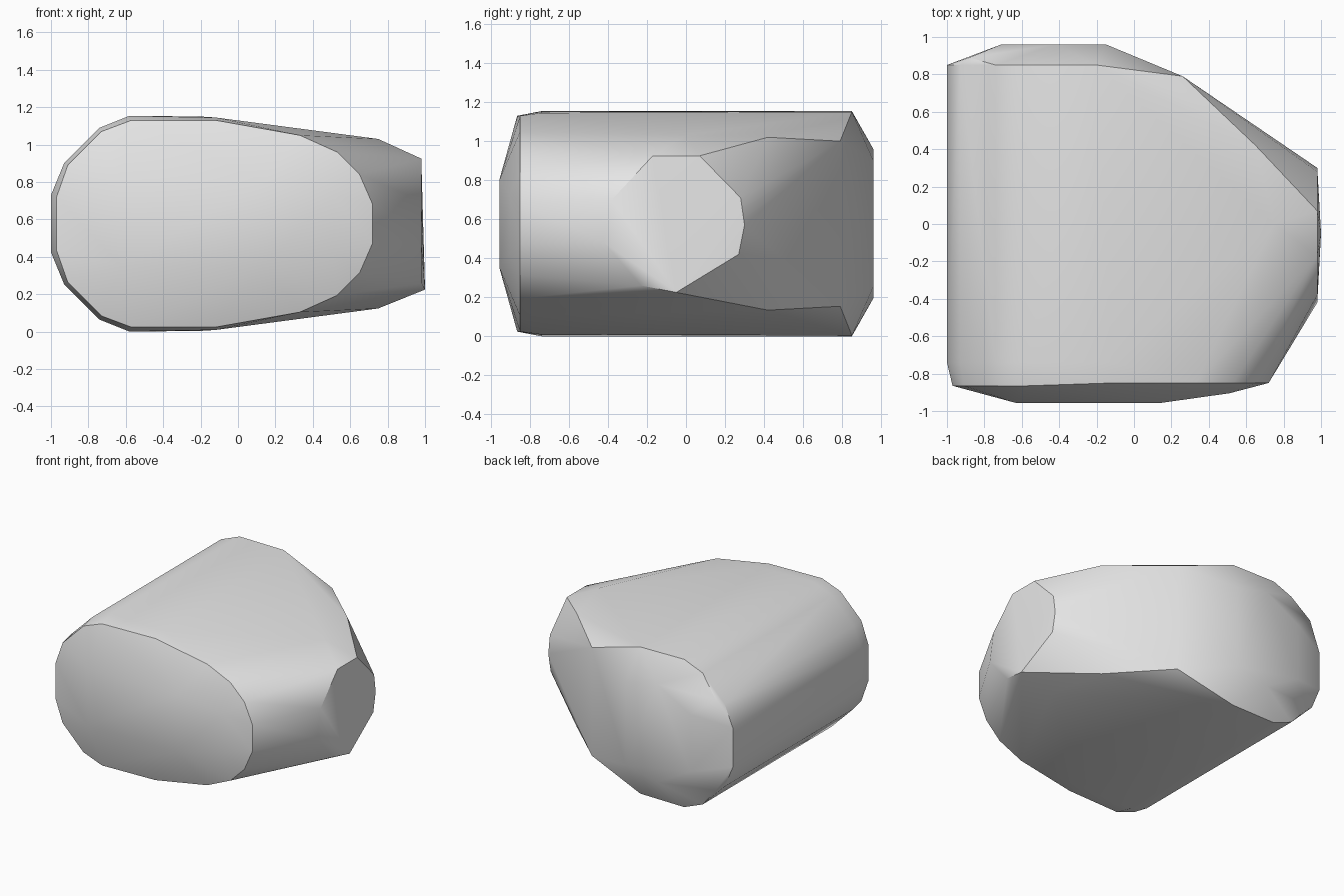
import bpy
import bmesh
import math

MIDDLE_HEIGHT = 0.577


def remove_default_cube():
    cube = bpy.data.objects.get("Cube")
    if cube is not None:
        bpy.data.objects.remove(cube, do_unlink=True)


def make_material(name, colour):
    material = bpy.data.materials.new(name)
    material.use_nodes = True
    material.diffuse_color = colour
    shader = material.node_tree.nodes["Principled BSDF"]
    shader.inputs["Base Color"].default_value = colour
    return material


def mirrored(points):
    """Repeat the upper points below the middle height."""
    lower = [(x, y, 2 * MIDDLE_HEIGHT - z) for x, y, z in points]
    return list(points) + lower


def section(profile, depth):
    """Place an upper profile at one depth and mirror it downwards."""
    return mirrored([(x, depth, z) for x, z in profile])


def hull_object(name, points, material):
    mesh = bpy.data.meshes.new(name)
    bm = bmesh.new()
    for point in points:
        bm.verts.new(point)
    result = bmesh.ops.convex_hull(bm, input=bm.verts[:])
    spare = set(result["geom_interior"]) | set(result["geom_unused"])
    spare_verts = [item for item in spare if isinstance(item, bmesh.types.BMVert)]
    bmesh.ops.delete(bm, geom=spare_verts, context="VERTS")
    bmesh.ops.dissolve_limit(
        bm, angle_limit=math.radians(1), verts=bm.verts[:], edges=bm.edges[:]
    )
    bmesh.ops.recalc_face_normals(bm, faces=bm.faces[:])
    bm.to_mesh(mesh)
    bm.free()
    mesh.materials.append(material)
    body = bpy.data.objects.new(name, mesh)
    bpy.context.collection.objects.link(body)
    bpy.ops.object.select_all(action="DESELECT")
    body.select_set(True)
    bpy.context.view_layer.objects.active = body
    bpy.ops.object.shade_smooth_by_angle(angle=math.radians(30))
    return body


remove_default_cube()
grey = make_material("plain grey", (0.8, 0.8, 0.8, 1.0))

# Rounded left side shared by the long straight body
left_round = [(-1, 0.73), (-0.93, 0.9), (-0.74, 1.09), (-0.58, 1.154)]
body_front = section(left_round + [(-0.12, 1.145)], -0.74)
body_back = section(left_round + [(-0.2, 1.15)], 0.85)

# Rim of the front face, slightly smaller than the body
front_left = [(-0.97, 0.72), (-0.91, 0.89), (-0.73, 1.07), (-0.57, 1.13)]
front_right = [(-0.12, 1.13), (0.33, 1.05), (0.53, 0.96), (0.65, 0.84), (0.72, 0.68)]
front_rim = section(front_left, -0.865) + section(front_right, -0.85)

# Shallow bulges of the front and back faces
front_bulge = section([(-0.63, 0.8), (0.14, 0.8)], -0.957)
front_bulge += section([(0.51, 0.73)], -0.905)
back_bulge = section([(-0.71, 0.8), (-0.42, 0.96), (-0.15, 0.9)], 0.96)
back_bulge += section([(-0.88, 0.93)], 0.89)

# Slanted back corner
back_corner = mirrored([(0.26, 0.79, 1.0), (0.65, 0.42, 1.02), (0.75, 0.0, 1.03)])

# Flat facet on the narrow right end
end_outline = [
    (-0.17, 0.925), (0.07, 0.925), (0.28, 0.71), (0.3, 0.57),
    (0.27, 0.42), (-0.23, 0.26), (-0.42, 0.48), (-0.38, 0.7),
]
end_facet = [(0.98, y, z) for y, z in end_outline] + [(1.0, -0.05, 0.225)]

hull_object(
    "faceted_block",
    body_front + body_back + front_rim + front_bulge
    + back_bulge + back_corner + end_facet,
    grey,
)
